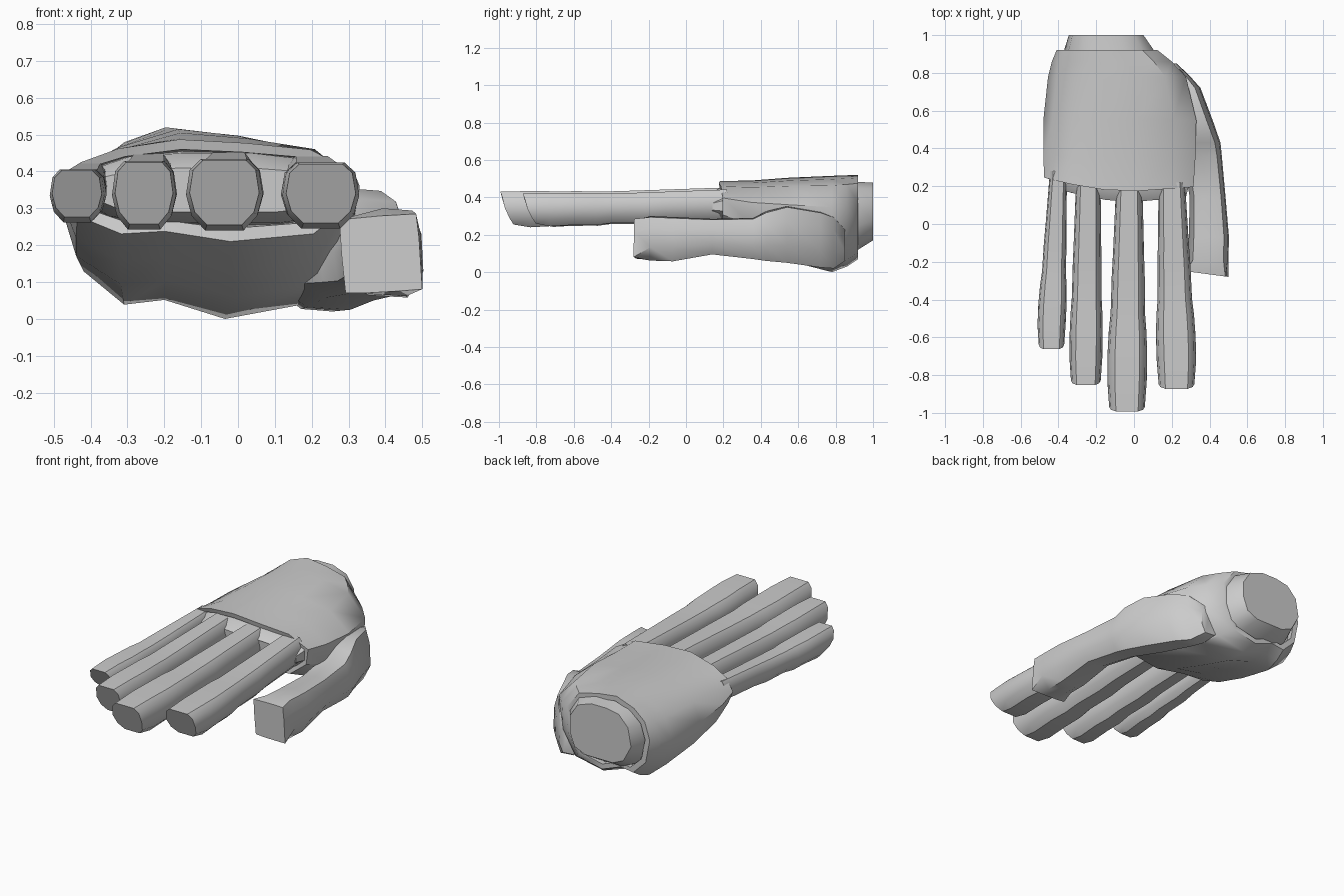
import bpy, bmesh

if "Cube" in bpy.data.objects:
    bpy.data.objects.remove(bpy.data.objects["Cube"])

# Cross-section templates in the x-z plane, spanning -1..1
FINGER = [(-.62, 1), (.62, 1), (.9, .7), (1, 0), (.85, -.6), (.5, -1), (-.5, -1), (-.85, -.6), (-1, 0), (-.9, .7)]
GLOVE = [(-.62, .82), (-.2, 1), (.25, .93), (.7, .8), (1, .35), (.97, -.3), (.72, -.85), (.15, -1),
         (-.3, -.8), (-.6, -.85), (-.9, -.5), (-1, .1), (-.88, .55)]
WRIST = [(-.6, .9), (-.2, 1), (.3, 1), (.75, .8), (1, .3), (1, -.3), (.85, -.8), (.5, -1),
         (-.4, -1), (-.75, -.8), (-1, -.2), (-.9, .5)]
THUMB = [(-.75, .8), (0, 1), (.75, .95), (.95, .45), (1, -.4), (.6, -1), (-.4, -.95), (-.9, -.7), (-1, 0)]
THUMB_TIP = [(-1, .85), (0, .95), (.85, 1), (.92, .4), (1, -.9), (.4, -.95), (-.4, -1), (-.85, -1), (-.95, 0)]


def ring(template, y, x0, x1, z0, z1, shift=lambda u, v: 0):
    """Fit a template to bounds; shift offsets y across the section."""
    return [((x0 + x1) / 2 + u * (x1 - x0) / 2, y + shift(u, v),
             (z0 + z1) / 2 + v * (z1 - z0) / 2) for u, v in template]


def loft(name, rings, angle=0.7):
    bm = bmesh.new()
    rows = [[bm.verts.new(p) for p in r] for r in rings]
    n = len(rows[0])
    for a, b in zip(rows, rows[1:]):
        for i in range(n):
            j = (i + 1) % n
            bm.faces.new((a[i], a[j], b[j], b[i]))
    bm.faces.new(rows[0])
    bm.faces.new(rows[-1])
    bmesh.ops.recalc_face_normals(bm, faces=bm.faces)
    me = bpy.data.meshes.new(name)
    bm.to_mesh(me)
    bm.free()
    ob = bpy.data.objects.new(name, me)
    bpy.context.collection.objects.link(ob)
    bpy.ops.object.select_all(action='DESELECT')
    bpy.context.view_layer.objects.active = ob
    ob.select_set(True)
    bpy.ops.object.shade_smooth_by_angle(angle=angle)
    return ob


# Glove cover: front hem slants back toward the little finger, recessed at both ends
def hem(u, v):
    return .07 * max(0, -u) ** 1.5 + .03 * max(0, u - .3)


loft("glove_cover", [
    ring(GLOVE, .24, -.44, .28, .25, .455, hem),
    ring(GLOVE, .18, -.445, .285, .245, .46, hem),
    ring(GLOVE, .175, -.475, .315, .21, .487, hem),
    ring(GLOVE, .35, -.48, .325, .13, .49),
    ring(GLOVE, .55, -.48, .33, .06, .505),
    ring(GLOVE, .78, -.455, .275, 0, .515),
    ring(GLOVE, .86, -.435, .20, .03, .518),
    ring(GLOVE, .92, -.41, .125, .07, .52),
    ring(GLOVE, .92, -.38, .10, .10, .49),
    ring(GLOVE, .89, -.38, .10, .10, .49)])

# Wrist stub
loft("wrist", [
    ring(WRIST, .85, -.38, .13, .10, .49),
    ring(WRIST, .92, -.37, .105, .12, .483),
    ring(WRIST, 1, -.345, .05, .17, .478)])

# Knuckle block that joins the fingers
loft("knuckles", [
    ring(WRIST, .30, -.45, .30, .25, .455, hem),
    ring(WRIST, .18, -.44, .29, .26, .45, hem),
    ring(WRIST, .12, -.42, .275, .29, .41, hem)])

# Fingers: base x, tip x, base width, full width, base y, tip y, bottom z, top z
fingers = {
    "little_finger": (-.40, -.437, .09, .15, .28, -.67, .262, .402),
    "ring_finger": (-.242, -.255, .13, .175, .22, -.86, .242, .425),
    "middle_finger": (-.025, -.037, .14, .21, .20, -1, .24, .43),
    "index_finger": (.20, .225, .14, .21, .22, -.88, .245, .42)}
# Stations: fraction of length, width growth, bottom lift, top lift
stations = [(0, 0, .04, .022), (.3, .35, .03, .01), (.4, .5, .018, .006), (.56, .6, .018, 0),
            (.64, .85, .006, .003), (.74, 1, .008, .002), (.86, .98, 0, .004)]
for name, (xb, xt, wb, wf, yb, yt, z0, z1) in fingers.items():
    rings = []
    for t, g, lo, hi in stations:
        c = xb + (xt - xb) * min(1, t * 1.15)
        h = (wb + (wf - wb) * g) / 2
        rings.append(ring(FINGER, yb + (yt - yb) * t, c - h, c + h, z0 + lo, z1 + hi))
    # slanted fingertip
    h = wf * .45
    rings.append(ring(FINGER, yt, xt - h, xt + h, z0 + .015, z1,
                      lambda u, v: .02 * (1 - v) + .045 * max(0, -v - .3)
                      + .012 * abs(u)))
    loft(name, rings)

# Thumb with fleshy base
loft("thumb", [
    ring(THUMB_TIP, -.28, .275, .50, .07, .285, lambda u, v: .015 * (1 - u)),
    ring(THUMB, -.19, .285, .50, .062, .30),
    ring(THUMB, -.07, .29, .503, .058, .295),
    ring(THUMB, .14, .295, .485, .095, .285),
    ring(THUMB, .36, .26, .465, .07, .29),
    ring(THUMB, .43, .22, .458, .06, .325),
    ring(THUMB, .54, .16, .42, .05, .355),
    ring(THUMB, .72, .12, .352, .025, .325),
    ring(THUMB, .79, .12, .29, .02, .30),
    ring(THUMB, .85, .10, .225, .06, .23)])
